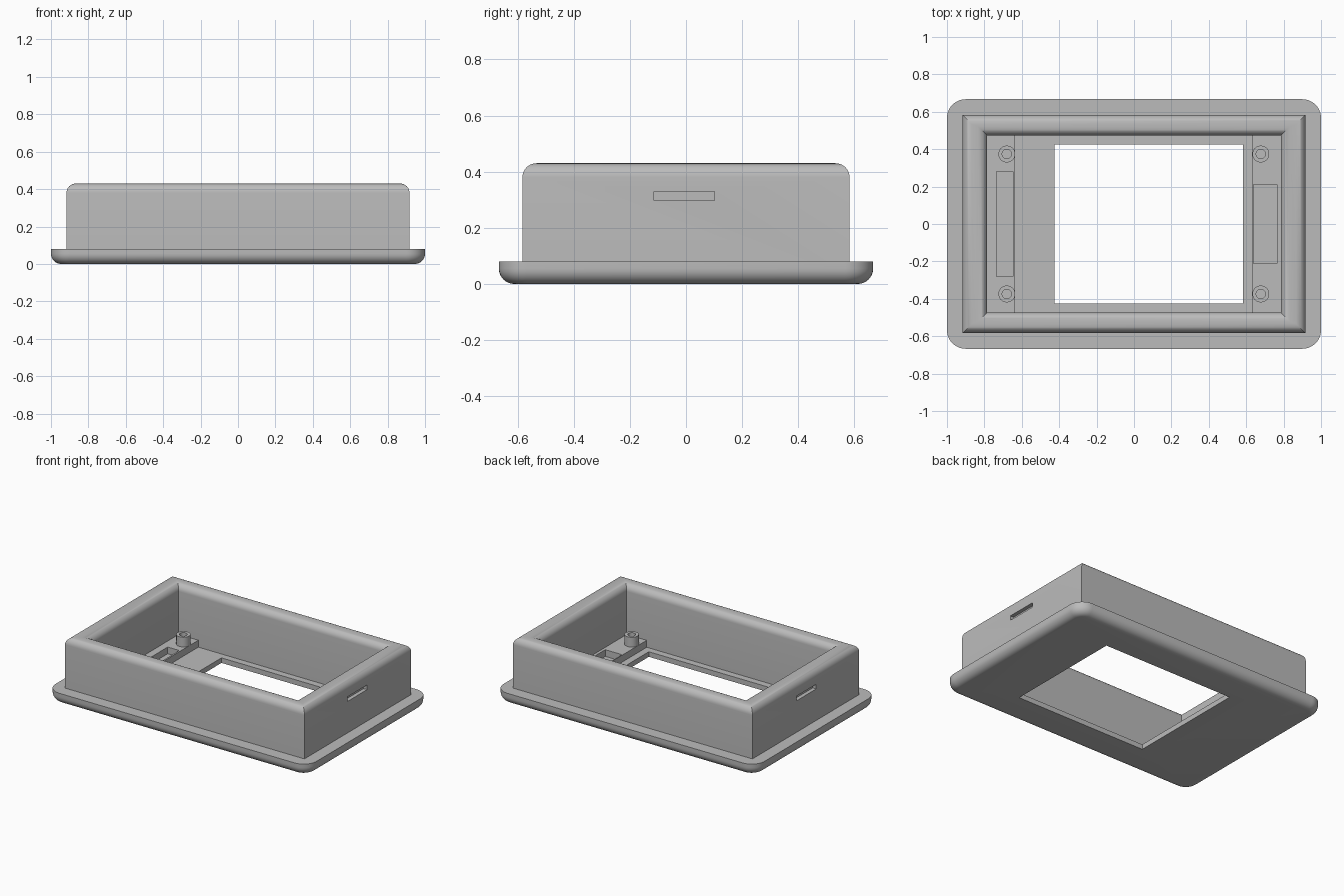
import bpy, bmesh, math

if "Cube" in bpy.data.objects:
    bpy.data.objects.remove(bpy.data.objects["Cube"], do_unlink=True)

grey = bpy.data.materials.new("plain grey plastic")
grey.use_nodes = True
colour = (0.5, 0.5, 0.5, 1)
grey.diffuse_color = colour
grey.node_tree.nodes["Principled BSDF"].inputs["Base Color"].default_value = colour

FLOOR, RIM, TOP = 0.035, 0.08, 0.43


def loft(name, loops, cyclic=False):
    """Skin a stack of equal loops; cap the ends unless the stack is cyclic."""
    bm = bmesh.new()
    rings = [[bm.verts.new(p) for p in loop] for loop in loops]
    pairs = list(zip(rings, rings[1:]))
    if cyclic:
        pairs.append((rings[-1], rings[0]))
    else:
        bm.faces.new(rings[0])
        bm.faces.new(rings[-1])
    for a, b in pairs:
        for i in range(len(a)):
            j = (i + 1) % len(a)
            bm.faces.new((a[i], a[j], b[j], b[i]))
    bmesh.ops.recalc_face_normals(bm, faces=bm.faces)
    mesh = bpy.data.meshes.new(name)
    bm.to_mesh(mesh)
    bm.free()
    mesh.materials.append(grey)
    ob = bpy.data.objects.new(name, mesh)
    bpy.context.collection.objects.link(ob)
    return ob


def rect(x0, x1, y0, y1, z):
    return [(x0, y0, z), (x1, y0, z), (x1, y1, z), (x0, y1, z)]


def box(name, x0, x1, y0, y1, z0, z1):
    return loft(name, [rect(x0, x1, y0, y1, z) for z in (z0, z1)])


def circle(cx, cy, r, z, n=32):
    return [(cx + r * math.cos(math.tau * i / n),
             cy + r * math.sin(math.tau * i / n), z) for i in range(n)]


def rounded_rect(hx, hy, r, z, n=10):
    pts = []
    for k, (sx, sy) in enumerate([(1, 1), (-1, 1), (-1, -1), (1, -1)]):
        for i in range(n + 1):
            a = math.pi / 2 * (k + i / n)
            pts.append((sx * (hx - r) + r * math.cos(a),
                        sy * (hy - r) + r * math.sin(a), z))
    return pts


def cut(ob, *cutters):
    for c in cutters:
        mod = ob.modifiers.new("cut", "BOOLEAN")
        mod.operation, mod.solver, mod.object = "DIFFERENCE", "EXACT", c
        bpy.context.view_layer.objects.active = ob
        bpy.ops.object.modifier_apply(modifier=mod.name)
        bpy.data.objects.remove(c, do_unlink=True)


def smooth(ob):
    bpy.ops.object.select_all(action="DESELECT")
    ob.select_set(True)
    bpy.context.view_layer.objects.active = ob
    bpy.ops.object.shade_smooth_by_angle(angle=math.radians(30))


ARC = [math.pi / 2 * i / 8 for i in range(9)]

# Flanged base plate with a rounded lower edge, sunken floor and screen window
R = 0.055
loops = []
for a in ARC:
    d = R * (1 - math.sin(a))
    loops.append(rounded_rect(1 - d, 0.667 - d, 0.1 - d, R * (1 - math.cos(a))))
loops.append(rounded_rect(1, 0.667, 0.1, RIM))
plate = loft("base_plate", loops)
cut(plate,
    box("floor_cutter", -0.85, 0.85, -0.53, 0.53, FLOOR, 0.2),
    box("window_cutter", -0.425, 0.583, -0.426, 0.426, -0.1, 0.2))
smooth(plate)

# Mitred wall frame, rounded along its outer and inner top edges
R = 0.05


def wall_loop(hx, hy, d, z):
    return rect(-hx - d, hx + d, -hy - d, hy + d, z)


loops = [wall_loop(0.917, 0.583, 0, FLOOR - 0.01)]
for a in ARC:
    loops.append(wall_loop(0.917, 0.583, -R * (1 - math.cos(a)), TOP - R + R * math.sin(a)))
for a in reversed(ARC):
    loops.append(wall_loop(0.785, 0.473, R * (1 - math.cos(a)), TOP - R + R * math.sin(a)))
loops.append(wall_loop(0.785, 0.473, 0, FLOOR - 0.01))
walls = loft("wall_frame", loops, cyclic=True)

# Shallow slot in the outside of each end wall
for s in (-1, 1):
    xs = sorted((s * 0.89, s * 1.1))
    cut(walls, box("slot_cutter", *xs, -0.114, 0.102, 0.298, 0.33))
smooth(walls)

# Raised end ledges with pockets
LEDGE = 0.083
for name, x0, x1, px0, px1, py in (
        ("right_ledge", -0.79, -0.635, -0.734, -0.646, 0.28),
        ("left_ledge", 0.632, 0.79, 0.638, 0.765, 0.21)):
    ledge = box(name, x0, x1, -0.478, 0.478, FLOOR - 0.01, LEDGE)
    cut(ledge, box("pocket_cutter", px0, px1, -py, py, FLOOR + 0.002, 0.2))

# Hollow screw bosses
for sx, x in (("right", -0.68), ("left", 0.678)):
    for sy, y in (("front", -0.374), ("back", 0.374)):
        steps = ((0.045, LEDGE - 0.01), (0.045, 0.15), (0.025, 0.15), (0.025, LEDGE + 0.004))
        smooth(loft(f"{sy}_{sx}_boss", [circle(x, y, r, z) for r, z in steps]))
